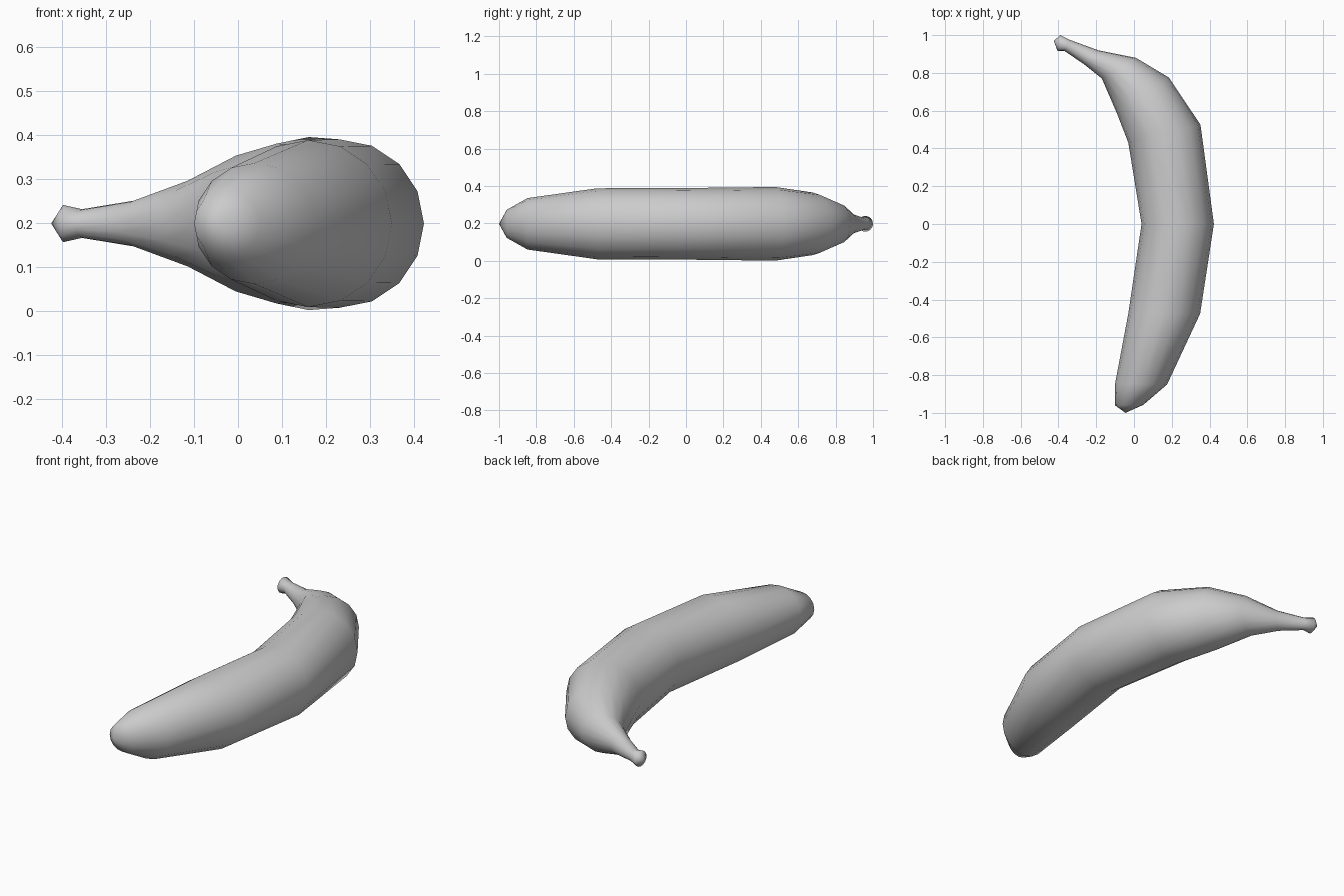
import bpy, bmesh, math
from mathutils import Vector

cube = bpy.data.objects.get("Cube")
if cube:
    bpy.data.objects.remove(cube, do_unlink=True)

SIDES = 16
MID_Z = 0.198

# Inner and outer curve points (x, y) of each round section, blossom end to stem
SECTIONS = [
    ((-0.10, -0.96), (0.05, -0.957)),
    ((-0.10, -0.845), (0.175, -0.85)),
    ((-0.03, -0.473), (0.35, -0.475)),
    ((0.04, 0.0), (0.423, 0.0)),
    ((-0.03, 0.43), (0.352, 0.525)),
    ((-0.09, 0.585), (0.185, 0.775)),
    ((-0.17, 0.77), (0.01, 0.88)),
    ((-0.27, 0.85), (-0.19, 0.92)),
    ((-0.37, 0.917), (-0.34, 0.975)),
    ((-0.405, 0.917), (-0.39, 1.0)),
]
BLOSSOM_TIP = (-0.045, -1.0, MID_Z)
STEM_TIP = (-0.425, 0.97, MID_Z)

bm = bmesh.new()


def ring(inner, outer):
    """Round section whose diameter runs from inner to outer."""
    a, b = Vector((*inner, MID_Z)), Vector((*outer, MID_Z))
    centre, arm = (a + b) / 2, (b - a) / 2
    up = Vector((0, 0, arm.length))
    return [bm.verts.new(centre + arm * math.cos(t) + up * math.sin(t))
            for t in (math.tau * i / SIDES for i in range(SIDES))]


# Skin stretched between the sections
rings = [ring(*s) for s in SECTIONS]
for r, s in zip(rings, rings[1:]):
    for i in range(SIDES):
        j = (i + 1) % SIDES
        bm.faces.new((r[i], r[j], s[j], s[i]))

# Pointed ends
for tip, r in ((BLOSSOM_TIP, rings[0]), (STEM_TIP, rings[-1])):
    v = bm.verts.new(tip)
    for i in range(SIDES):
        bm.faces.new((v, r[i], r[(i + 1) % SIDES]))

bmesh.ops.recalc_face_normals(bm, faces=bm.faces)
for f in bm.faces:
    f.smooth = True

mesh = bpy.data.meshes.new("banana")
bm.to_mesh(mesh)
bm.free()
banana = bpy.data.objects.new("banana", mesh)
bpy.context.collection.objects.link(banana)

# Plain grey skin
grey = bpy.data.materials.new("light_grey")
grey.use_nodes = True
colour = (0.6, 0.6, 0.6, 1)
grey.diffuse_color = colour
grey.node_tree.nodes["Principled BSDF"].inputs["Base Color"].default_value = colour
mesh.materials.append(grey)
